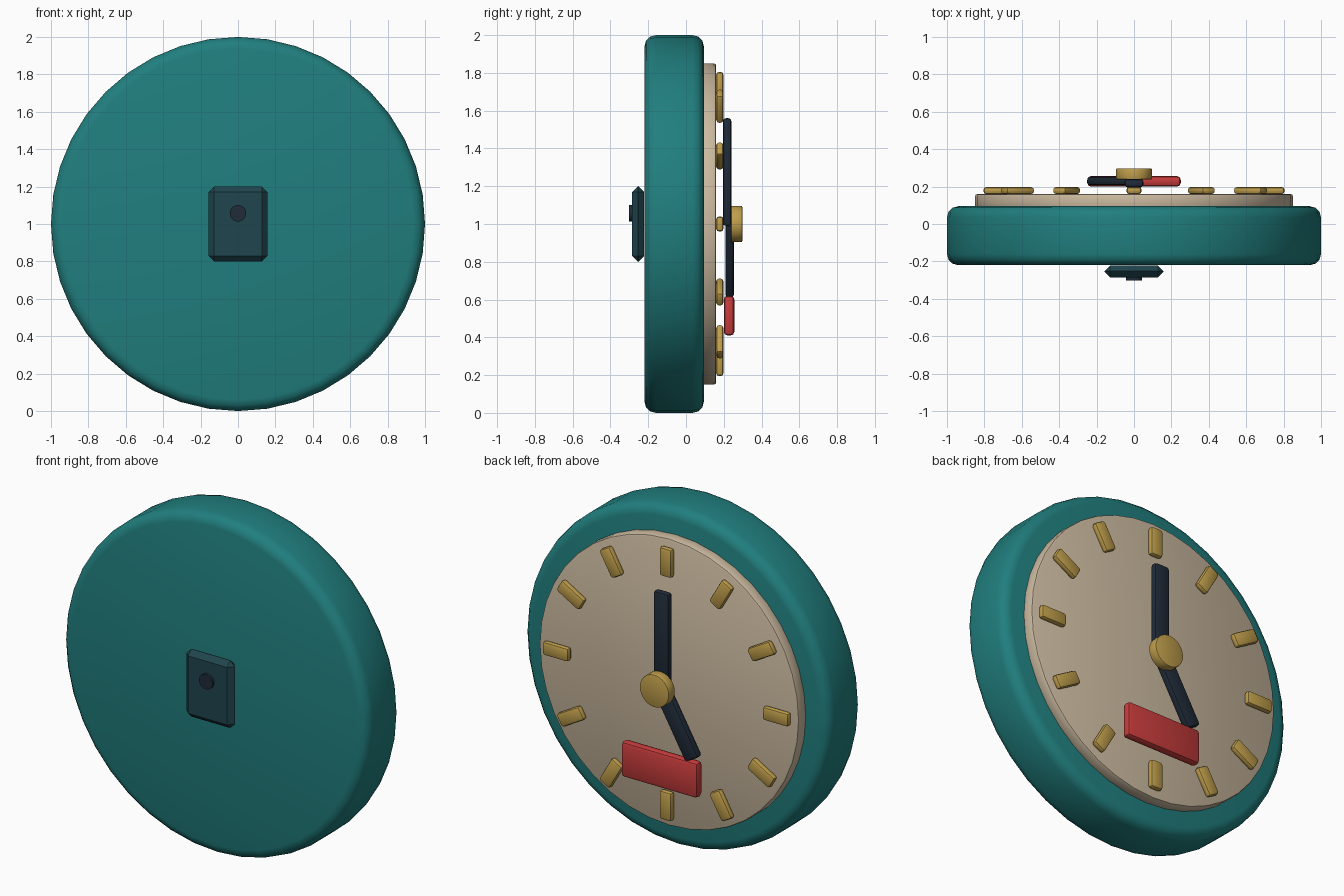
import bpy
import math
from mathutils import Matrix, Vector

if "Cube" in bpy.data.objects:
    bpy.data.objects.remove(bpy.data.objects["Cube"])

CENTRE_Z = 1.0


def material(name, rgb):
    m = bpy.data.materials.new(name)
    m.diffuse_color = (*rgb, 1)
    m.use_nodes = True
    m.node_tree.nodes["Principled BSDF"].inputs["Base Color"].default_value = m.diffuse_color
    return m


TEAL = material("teal", (0.015, 0.21, 0.21))
CREAM = material("cream", (0.60, 0.49, 0.35))
GOLD = material("gold", (0.52, 0.34, 0.07))
NAVY = material("navy", (0.014, 0.024, 0.04))
RED = material("red", (0.58, 0.045, 0.045))
SLATE = material("slate", (0.014, 0.06, 0.075))


def finish(obj, name, mat, bevel, segments):
    obj.name = name
    obj.data.materials.append(mat)
    if bevel:
        b = obj.modifiers.new("bevel", 'BEVEL')
        b.width = bevel
        b.segments = segments
        b.limit_method = 'ANGLE'
        b.angle_limit = math.radians(40)
        bpy.ops.object.modifier_apply(modifier=b.name)
    bpy.ops.object.shade_smooth_by_angle(angle=math.radians(35))
    return obj


def disc(name, radius, y0, y1, mat, z=CENTRE_Z, sides=40, bevel=0.0, segments=2):
    """Cylinder along y between y0 and y1."""
    bpy.ops.mesh.primitive_cylinder_add(vertices=sides, radius=radius, depth=y1 - y0)
    obj = bpy.context.object
    obj.data.transform(Matrix.Translation((0, (y0 + y1) / 2, z))
                       @ Matrix.Rotation(math.radians(90), 4, 'X'))
    return finish(obj, name, mat, bevel, segments)


def block(name, width, height, y0, y1, mat, offset=0.0, clock_angle=0.0,
          bevel=0.015, segments=2):
    """Box moved 'offset' up from the dial centre, then turned to a clock angle."""
    bpy.ops.mesh.primitive_cube_add(size=1)
    obj = bpy.context.object
    obj.data.transform(
        Matrix.Translation((0, (y0 + y1) / 2, CENTRE_Z))
        @ Matrix.Rotation(-math.radians(clock_angle), 4, 'Y')
        @ Matrix.Translation((0, 0, offset))
        @ Matrix.Diagonal(Vector((width, y1 - y0, height, 1))))
    return finish(obj, name, mat, bevel, segments)


# Case and dial
disc("case", 1.0, -0.22, 0.095, TEAL, bevel=0.06, segments=3)
disc("dial", 0.85, 0.08, 0.16, CREAM, bevel=0.012, segments=2)

# Twelve hour markers
for i in range(12):
    block(f"hour_marker_{i + 1}", 0.08, 0.17, 0.16, 0.198, GOLD,
          offset=0.72, clock_angle=30 * (i + 1), bevel=0.015, segments=2)

# Hands set at five o'clock, with hub cap
block("minute_hand", 0.10, 0.57, 0.196, 0.24, NAVY, offset=0.275)
block("hour_hand", 0.10, 0.44, 0.208, 0.254, NAVY, offset=0.205, clock_angle=150)
disc("hub_cap", 0.096, 0.238, 0.298, GOLD, sides=32, bevel=0.006)

# Red display plate
block("display_plate", 0.50, 0.21, 0.20, 0.256, RED, offset=-0.485, bevel=0.02)

# Battery cover and setting knob on the rear of the case
block("battery_cover", 0.315, 0.40, -0.285, -0.222, SLATE, bevel=0.03, segments=1)
disc("setting_knob", 0.044, -0.302, -0.27, NAVY, z=1.057, sides=24)
